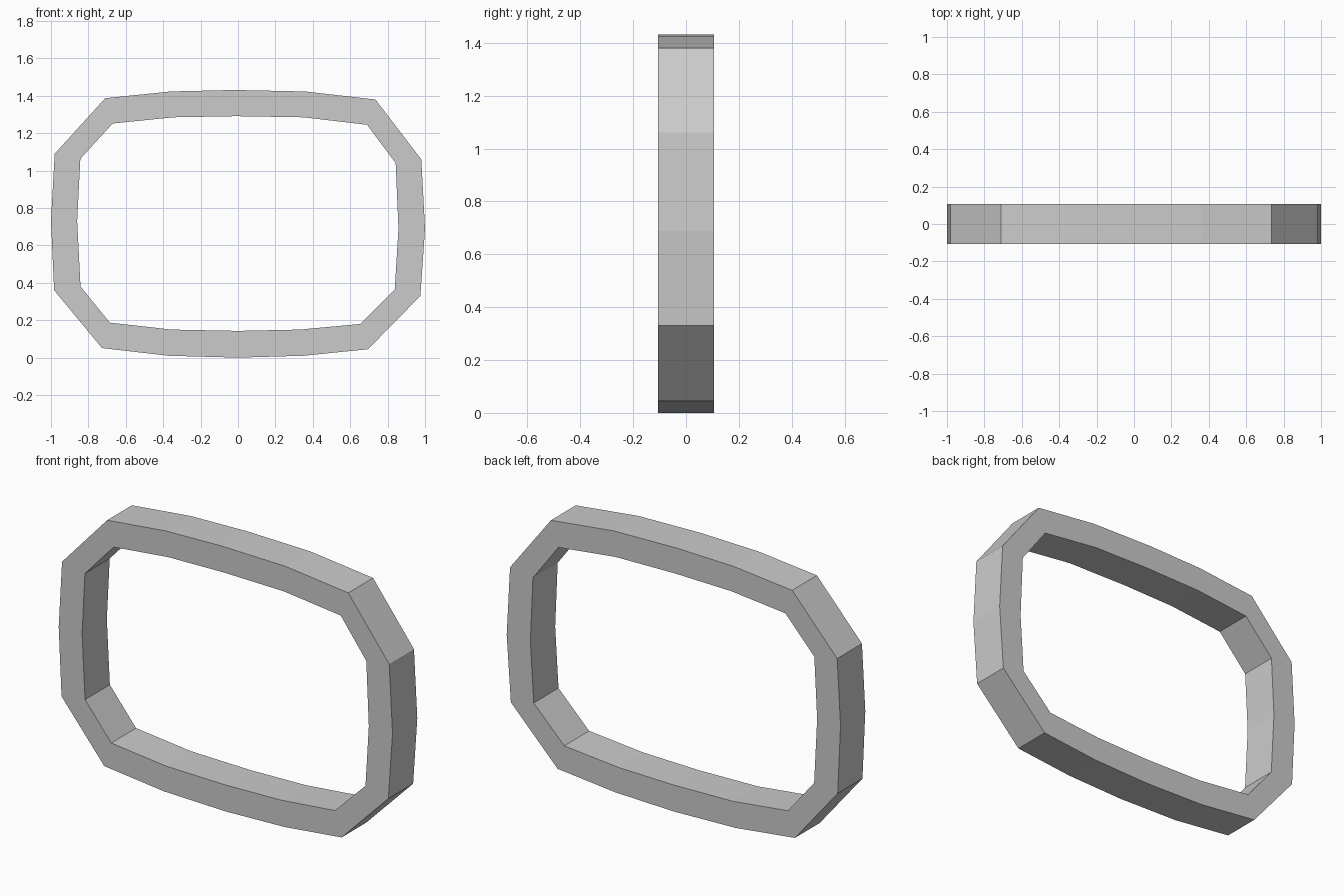
import bpy, bmesh

DEPTH = 0.212

# matching outer and inner outlines (x, z), running clockwise from the top left corner
outer = [(-0.71, 1.387), (-0.36, 1.423), (-0.02, 1.431), (0.36, 1.423),
         (0.735, 1.38), (0.98, 1.06), (1.0, 0.69), (0.975, 0.33),
         (0.695, 0.045), (0.35, 0.01), (0.0, 0.0), (-0.37, 0.01),
         (-0.727, 0.051), (-0.983, 0.36), (-1.0, 0.73), (-0.98, 1.09)]
inner = [(-0.67, 1.252), (-0.345, 1.285), (-0.01, 1.291), (0.35, 1.285),
         (0.69, 1.245), (0.843, 1.04), (0.858, 0.69), (0.838, 0.363),
         (0.655, 0.18), (0.33, 0.15), (0.0, 0.143), (-0.355, 0.15),
         (-0.685, 0.187), (-0.842, 0.38), (-0.86, 0.73), (-0.843, 1.063)]

# four loops joined into a closed band
bm = bmesh.new()
h = DEPTH / 2
loops = [[bm.verts.new((x, y, z)) for x, z in pts]
         for pts, y in ((outer, -h), (outer, h), (inner, h), (inner, -h))]
n = len(outer)
for k in range(4):
    a, b = loops[k], loops[(k + 1) % 4]
    for i in range(n):
        j = (i + 1) % n
        bm.faces.new((a[i], a[j], b[j], b[i]))
bmesh.ops.recalc_face_normals(bm, faces=bm.faces)

mesh = bpy.data.meshes.new("rounded_frame")
bm.to_mesh(mesh)
bm.free()
bpy.context.collection.objects.link(bpy.data.objects.new("rounded_frame", mesh))
